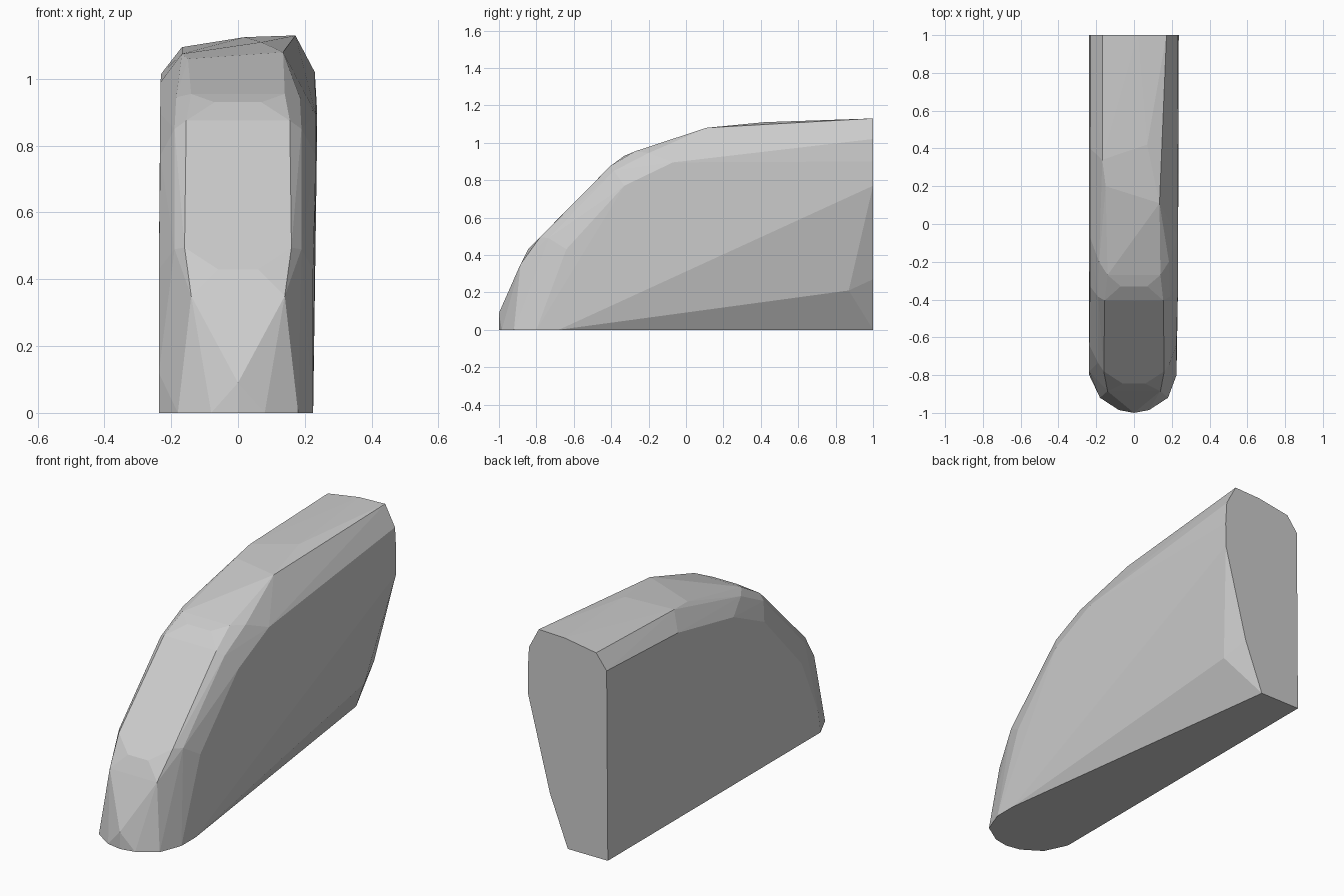
import bpy, bmesh, math

if "Cube" in bpy.data.objects:
    bpy.data.objects.remove(bpy.data.objects["Cube"])

# Rounded nose: points shared by both sides (x is mirrored)
nose = [
    (0, -1, 0), (0, -1, .09), (.08, -.985, 0), (.18, -.92, 0),
    (.14, -.885, .35), (.06, -.845, .43), (.16, -.78, .495),
    (.155, -.405, .875), (.07, -.33, .93), (.14, -.27, .955),
    (.19, -.735, .49), (.19, -.385, .85), (.185, -.2, .945),
    (.225, -.64, .43), (.233, -.33, .77), (.233, -.07, .895),
]
# Flat left side and its top chamfer
left = [
    (-.237, -.8, 0), (-.237, -.78, .12), (-.237, -.64, .43), (-.237, 1, 0),
    (-.232, .4, .99), (-.23, 1, 1.015), (-.168, .34, 1.075), (-.168, 1, 1.095),
    (-.15, .2, 1.06),
]
# Right side, undercut towards the back
right = [
    (.225, -.8, 0), (.225, -.68, 0), (.14, .87, .21), (0, 1, 0),
    (.106, 1, .27), (.236, 1, .77), (.237, 1, .9), (.23, 1, 1.02),
    (.172, 1, 1.13), (.02, 1, 1.125), (.135, .11, 1.08), (.07, .42, 1.11),
]

# Stone block: faceted convex body stretched over the points
bm = bmesh.new()
points = {(s * x, y, z) for x, y, z in nose for s in (-1, 1)} | set(left) | set(right)
for p in sorted(points):
    bm.verts.new(p)
bmesh.ops.remove_doubles(bm, verts=bm.verts[:], dist=0.001)
hull = bmesh.ops.convex_hull(bm, input=bm.verts[:])
loose = [v for v in bm.verts if not v.link_faces]
bmesh.ops.delete(bm, geom=loose, context='VERTS')
bmesh.ops.dissolve_limit(bm, angle_limit=math.radians(1),
                         verts=bm.verts[:], edges=bm.edges[:])
bmesh.ops.recalc_face_normals(bm, faces=bm.faces[:])

mesh = bpy.data.meshes.new("stone_block")
bm.to_mesh(mesh)
bm.free()
block = bpy.data.objects.new("stone_block", mesh)
bpy.context.collection.objects.link(block)
